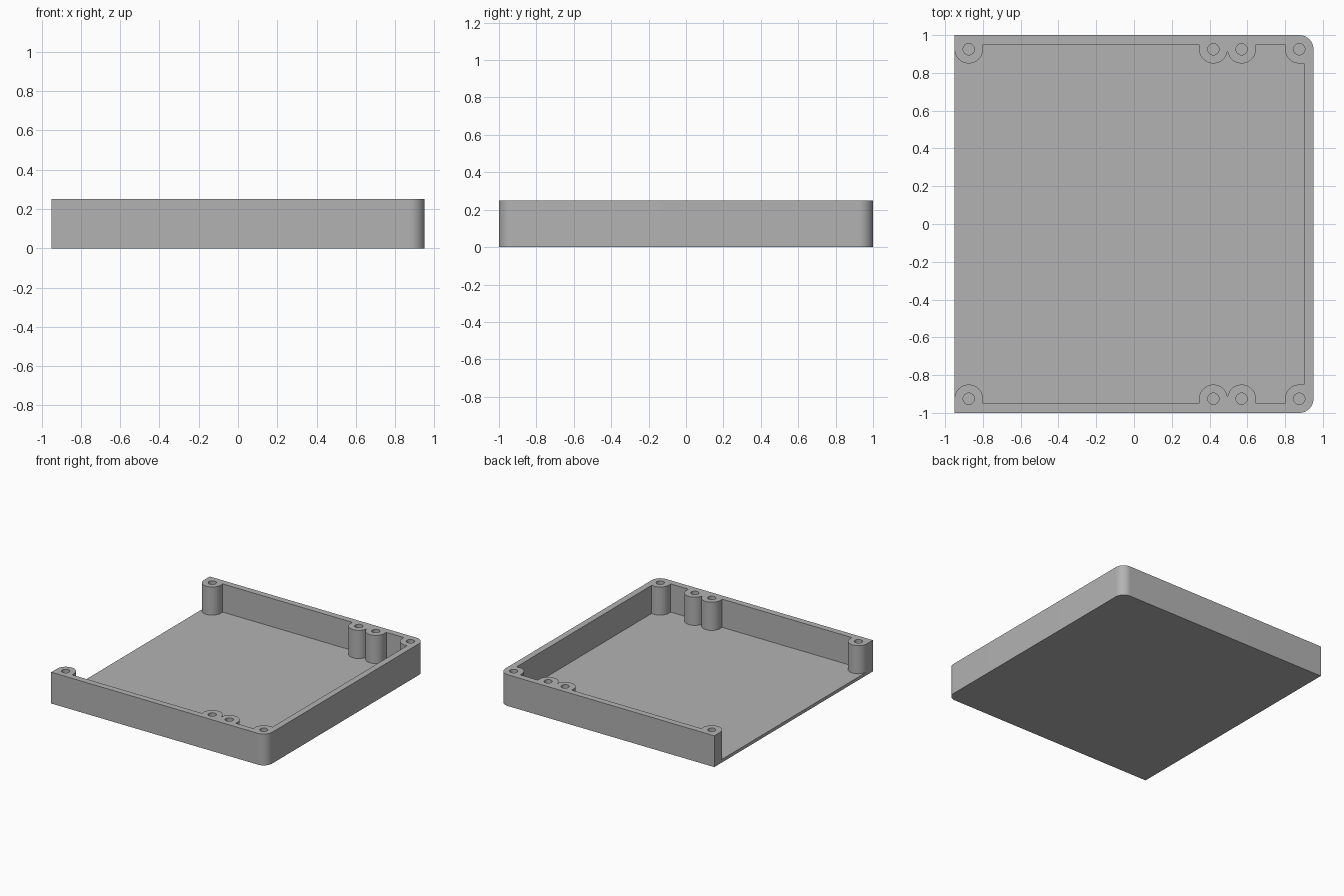
import bpy, bmesh
from math import sin, cos, pi, radians

if "Cube" in bpy.data.objects:
    bpy.data.objects.remove(bpy.data.objects["Cube"])

HX, HY, HEIGHT = 0.95, 1.0, 0.25      # half width, half depth, wall height
FLOOR, WALL = 0.025, 0.05
POST_R, HOLE_R = 0.075, 0.03
POST_Y = HY - POST_R
END_X, CORNER_X = -HX + POST_R, HX - POST_R
PAIR_X = (0.42, 0.57)

grey = bpy.data.materials.new("plain grey")
grey.use_nodes = True
colour = (0.45, 0.45, 0.45, 1)
grey.diffuse_color = colour
grey.node_tree.nodes["Principled BSDF"].inputs["Base Color"].default_value = colour


def arc(cx, cy, r, start, end, steps):
    angles = [radians(start + (end - start) * i / steps) for i in range(steps + 1)]
    return [(cx + r * cos(a), cy + r * sin(a)) for a in angles]


def mirrored(half):
    """Close an outline by mirroring it front to back."""
    return half + [(x, -y) for x, y in reversed(half)]


def prism(name, outlines, z0, z1):
    bm = bmesh.new()
    for outline in outlines:
        base = bm.faces.new([bm.verts.new((x, y, z0)) for x, y in outline])
        top = bmesh.ops.extrude_face_region(bm, geom=[base])["geom"]
        verts = [v for v in top if isinstance(v, bmesh.types.BMVert)]
        bmesh.ops.translate(bm, verts=verts, vec=(0, 0, z1 - z0))
    bmesh.ops.recalc_face_normals(bm, faces=bm.faces)
    mesh = bpy.data.meshes.new(name)
    bm.to_mesh(mesh)
    bm.free()
    mesh.materials.append(grey)
    obj = bpy.data.objects.new(name, mesh)
    bpy.context.collection.objects.link(obj)
    return obj


# Solid body, square at the open end and rounded at the closed end
body = [(-HX, HY)] + arc(CORNER_X, POST_Y, POST_R, 90, 0, 16)
tray = prism("tray", [mirrored(body)], 0, HEIGHT)

# Interior, leaving the walls and the screw posts standing
wall_y = HY - WALL
inside = [(-HX - 0.1, POST_Y)] + arc(END_X, POST_Y, POST_R, 180, 360, 32)
inside += [(END_X + POST_R, wall_y), (PAIR_X[0] - POST_R, wall_y)]
inside += arc(PAIR_X[0], POST_Y, POST_R, 180, 360, 32)
inside += arc(PAIR_X[1], POST_Y, POST_R, 180, 360, 32)[1:]
inside += [(PAIR_X[1] + POST_R, wall_y), (CORNER_X - POST_R, wall_y)]
inside += arc(CORNER_X, POST_Y, POST_R, 180, 270, 16)
inside += [(HX - WALL, POST_Y - POST_R)]
cavity = prism("cavity_cutter", [mirrored(inside)], FLOOR, HEIGHT + 0.1)

# Screw holes in every post
holes = [arc(x, side * POST_Y, HOLE_R, 0, 345, 23)
         for x in (END_X, *PAIR_X, CORNER_X) for side in (-1, 1)]
drills = prism("screw_hole_cutter", holes, FLOOR, HEIGHT + 0.1)

bpy.ops.object.select_all(action="DESELECT")
tray.select_set(True)
bpy.context.view_layer.objects.active = tray
for cutter in (cavity, drills):
    cut = tray.modifiers.new(cutter.name, "BOOLEAN")
    cut.operation, cut.solver, cut.object = "DIFFERENCE", "EXACT", cutter
    bpy.ops.object.modifier_apply(modifier=cut.name)
    bpy.data.objects.remove(cutter)
bpy.ops.object.shade_smooth_by_angle(angle=radians(30))
